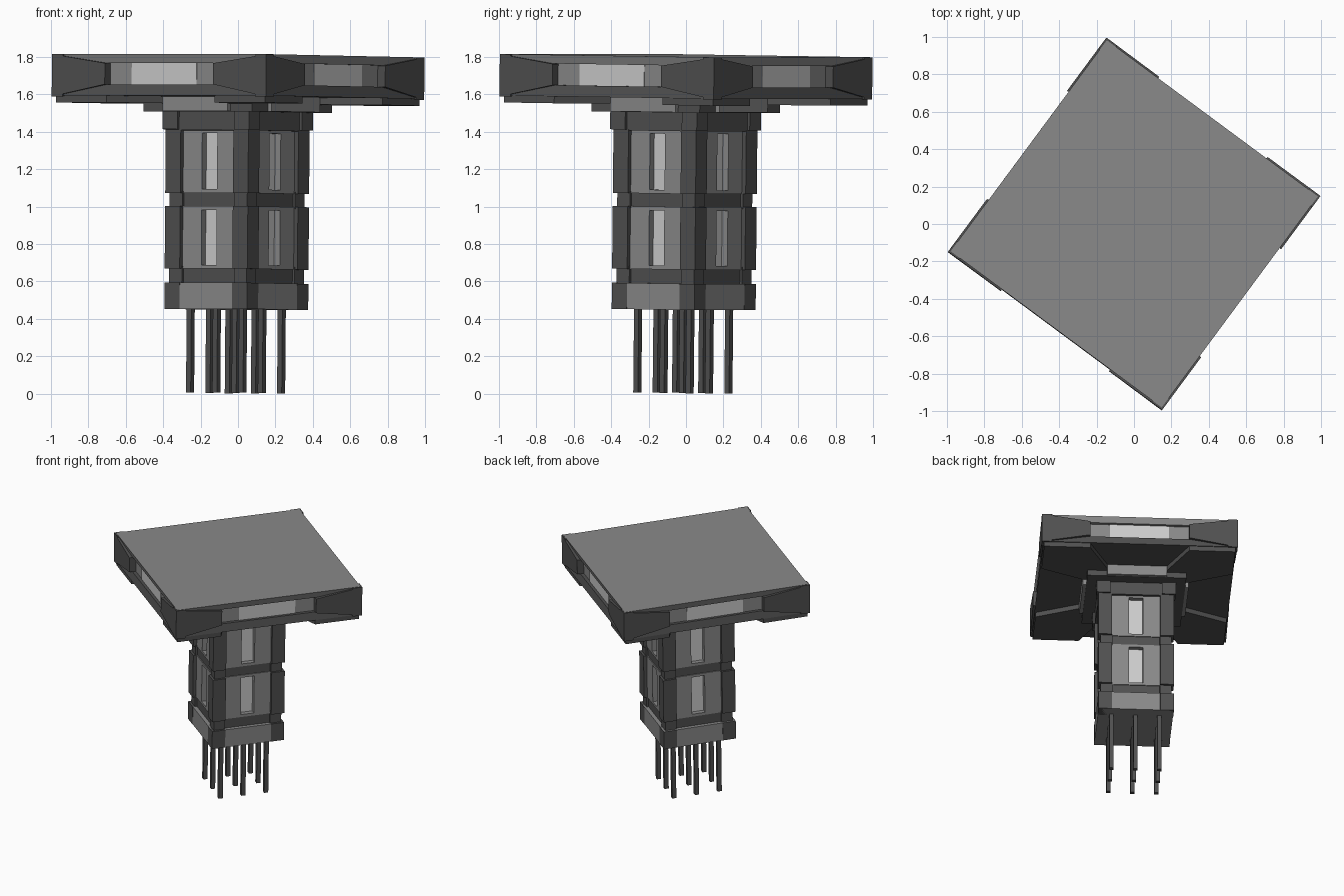
import bpy, bmesh
from math import radians
from mathutils import Matrix, Vector

if "Cube" in bpy.data.objects:
    bpy.data.objects.remove(bpy.data.objects["Cube"])

# Whole model is turned about z and leans very slightly
LEAN = Vector((0.008, 0.010, 1)).to_track_quat('Z', 'Y')
lean = Vector((0, 0, 1)).rotation_difference(Vector((0.008, 0.010, 1))).to_matrix().to_4x4()
POSE = Matrix.Translation((-0.013, -0.017, 0)) @ lean @ Matrix.Rotation(radians(-36.5), 4, 'Z')


def grey(name, v):
    m = bpy.data.materials.new(name)
    m.diffuse_color = (v, v, v, 1)
    m.use_nodes = True
    m.node_tree.nodes["Principled BSDF"].inputs["Base Color"].default_value = m.diffuse_color
    return m


DARK, MID, LIGHT = grey("dark_grey", 0.08), grey("mid_grey", 0.25), grey("light_grey", 0.55)


def box(x0, x1, y0, y1, z0, z1):
    """Rings (bottom, top) of a box."""
    return prism([(x0, y0), (x1, y0), (x1, y1), (x0, y1)], z0, z1)


def prism(poly, lo, hi, side=False):
    """Polygon extruded in z, or in y when side is set (polygon given in x, z)."""
    if side:
        return [[(a, lo, b) for a, b in poly], [(a, hi, b) for a, b in poly]]
    return [[(a, b, lo) for a, b in poly], [(a, b, hi) for a, b in poly]]


def square(s, z):
    return [(-s, -s, z), (s, -s, z), (s, s, z), (-s, s, z)]


def part(name, solids, mat, turns=1):
    """Joins ring-lofted solids into one object, repeated around z."""
    bm = bmesh.new()
    for k in range(turns):
        rot = POSE @ Matrix.Rotation(radians(90 * k), 4, 'Z')
        for rings in solids:
            vs = [[bm.verts.new(rot @ Vector(p)) for p in r] for r in rings]
            n = len(vs[0])
            bm.faces.new(vs[0][::-1])
            bm.faces.new(vs[-1])
            for a, b in zip(vs, vs[1:]):
                for i in range(n):
                    j = (i + 1) % n
                    bm.faces.new((a[i], a[j], b[j], b[i]))
    bmesh.ops.recalc_face_normals(bm, faces=bm.faces)
    me = bpy.data.meshes.new(name)
    bm.to_mesh(me)
    bm.free()
    me.materials.append(mat)
    bpy.context.collection.objects.link(bpy.data.objects.new(name, me))


def cube(s, z0, z1):
    return [square(s, z0), square(s, z1)]


def post(s, w, z0, z1):
    return box(s - w, s, s - w, s, z0, z1)


# Three by three grid of pins
P, R = 0.174, 0.0155
part("pins", [box(x * P - R, x * P + R, y * P - R, y * P + R, 0.004, 0.47)
              for x in (-1, 0, 1) for y in (-1, 0, 1)], DARK)

# Column foot with dark corners
part("foot", [cube(0.273, 0.45, 0.59)], MID)
part("foot_corners", [post(0.275, 0.1, 0.45, 0.59)], DARK, 4)

# Narrow necks between blocks
part("necks", [cube(0.243, 0.58, 0.68), cube(0.243, 0.99, 1.08)], DARK)
part("neck_corners", [post(0.258, 0.085, 0.58, 0.68), post(0.258, 0.085, 0.99, 1.08)], DARK, 4)

# Two blocks: corner posts, recessed panels, slots with light backs
for name, z0, z1 in (("lower_block", 0.665, 1.0), ("upper_block", 1.07, 1.41)):
    a, b = z0 + 0.02, z1 - 0.02
    part(name + "_posts", [post(0.275, 0.1, z0, z1)], DARK, 4)
    part(name + "_slot_backs", [cube(0.212, z0, z1)], LIGHT)
    part(name + "_panels", [
        box(-0.18, -0.05, -0.25, -0.2, z0, z1), box(0.05, 0.18, -0.25, -0.2, z0, z1),
        box(-0.05, 0.05, -0.25, -0.2, z0, a), box(-0.05, 0.05, -0.25, -0.2, b, z1)], MID, 4)

# Collar and support plate under the platform
part("collar", [cube(0.272, 1.405, 1.51)], DARK)
part("collar_corners", [post(0.288, 0.1, 1.41, 1.51)], DARK, 4)
part("support_plate", [cube(0.36, 1.505, 1.55)], DARK)
part("support_blocks", [box(-0.217, 0.217, -0.385, -0.2, 1.507, 1.6)], MID, 4)

# Flared arms reaching to the platform corners
part("corner_arms", [prism([(0.695, 0.695), (0.36, 0.695), (0.19, 0.33), (0.19, 0.19),
                            (0.33, 0.19), (0.695, 0.36)], 1.548, 1.6)], DARK, 4)

# Platform slabs above and below a recessed channel
part("platform_top", [[square(0.688, 1.76), square(0.702, 1.807)]], MID)
part("platform_bottom", [[square(0.702, 1.585), square(0.688, 1.645)]], DARK)
part("platform_core", [cube(0.662, 1.64, 1.765)], MID)
part("side_lights", [box(-0.215, 0.215, -0.666, -0.6, 1.645, 1.76)], LIGHT, 4)

# Tapered brackets at both ends of each side
part("corner_brackets", [prism([(m * 0.712, 1.58), (m * 0.712, 1.806), (m * 0.36, 1.758),
                                (m * 0.36, 1.645)], -0.712, -0.64, True)
                         for m in (-1, 1)], DARK, 4)
